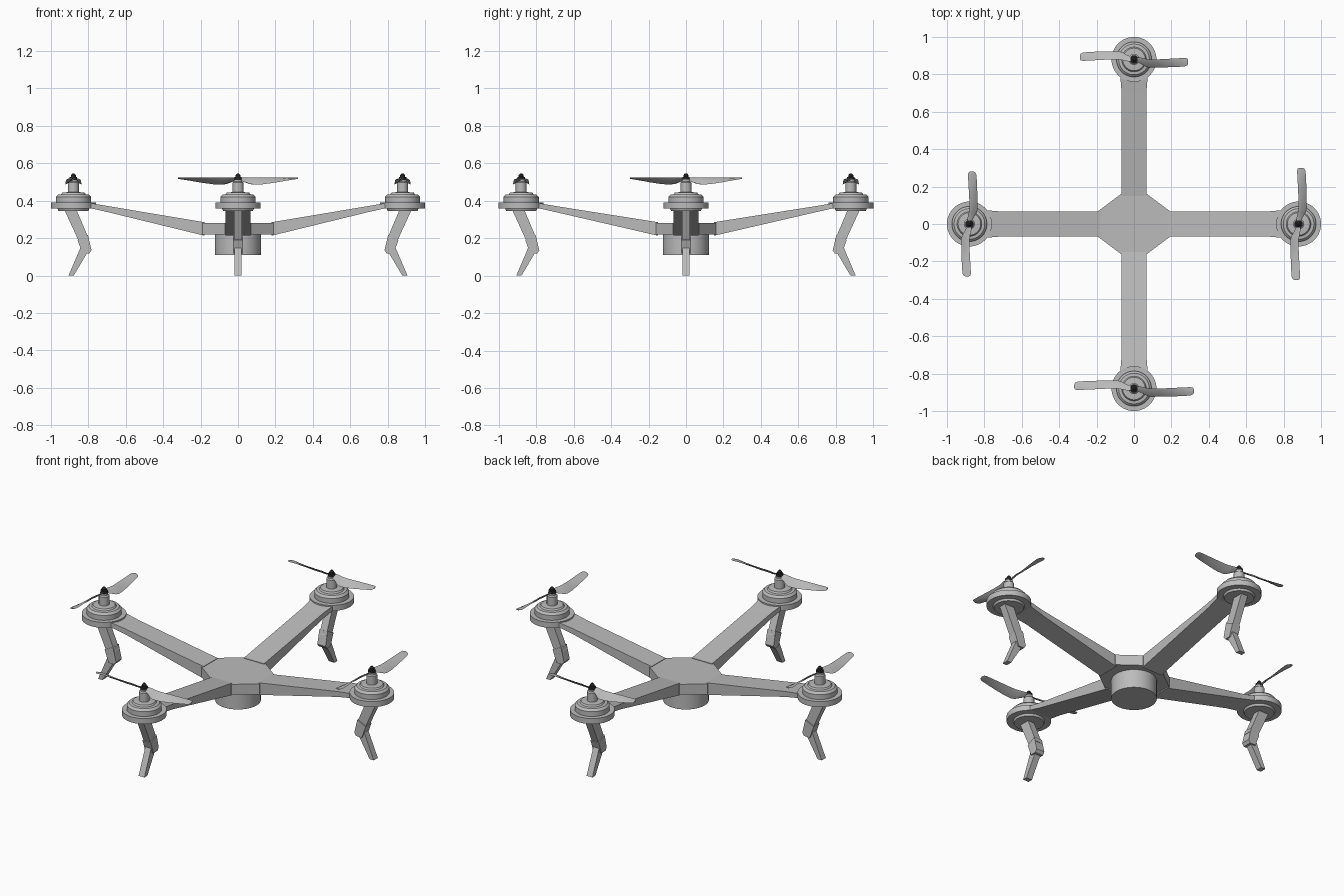
import bpy, bmesh, math
from mathutils import Matrix, Vector

if "Cube" in bpy.data.objects:
    bpy.data.objects.remove(bpy.data.objects["Cube"])

def material(name, c):
    m = bpy.data.materials.new(name)
    m.diffuse_color = (*c, 1)
    m.use_nodes = True
    m.node_tree.nodes["Principled BSDF"].inputs["Base Color"].default_value = m.diffuse_color
    return m

GREY = material("light grey", (0.5, 0.5, 0.5))
BLACK = material("near black", (0.02, 0.02, 0.02))

def finish(bm, name, mat, turn=0.0, smooth=False):
    bmesh.ops.recalc_face_normals(bm, faces=bm.faces[:])
    bm.transform(Matrix.Rotation(turn, 4, 'Z'))
    me = bpy.data.meshes.new(name)
    bm.to_mesh(me)
    bm.free()
    if smooth:
        for p in me.polygons:
            p.use_smooth = True
        me.set_sharp_from_angle(angle=math.radians(32))
    me.materials.append(mat)
    ob = bpy.data.objects.new(name, me)
    bpy.context.collection.objects.link(ob)
    return ob

def loft(bm, rings):
    """Skin a closed solid over rings of equal length."""
    rings = [[bm.verts.new(p) for p in r] for r in rings]
    n = len(rings[0])
    for a, b in zip(rings, rings[1:]):
        for i in range(n):
            j = (i + 1) % n
            bm.faces.new((a[i], a[j], b[j], b[i]))
    bm.faces.new(rings[0][::-1])
    bm.faces.new(rings[-1])

def lathe(name, profile, mat, x=0.0, turn=0.0, n=40):
    bm = bmesh.new()
    ang = [2 * math.pi * i / n for i in range(n)]
    loft(bm, [[(x + r * math.cos(a), r * math.sin(a), z) for a in ang] for r, z in profile])
    finish(bm, name, mat, turn, True)

def slab(name, outline, half, mat, turn):
    """Radial (r, z) outline given thickness across the arm direction."""
    bm = bmesh.new()
    loft(bm, [[(r, y, z) for r, z in outline] for y in (-half, half)])
    finish(bm, name, mat, turn)

def propeller(name, x, radius, turn):
    bm = bmesh.new()
    # span fraction, high edge offset, low edge offset, low edge drop
    sections = [(0.02, -.012, .012, .012), (0.12, -.010, .022, .024), (0.21, -.004, .038, .034),
                (0.28, .000, .044, .036), (0.42, .000, .043, .035), (0.62, -.003, .042, .026),
                (0.82, -.006, .040, .015), (0.94, -.008, .037, .009), (0.985, -.005, .031, .007),
                (1.0, .003, .022, .005)]
    for s in (1, -1):
        rings = []
        for f, a, b, d in sections:
            top, m = 0.523, (a + b) / 2
            pts = [(a, top), (m, top - d * .42 + .003), (b, top - d), (m, top - d * .58 - .003)]
            rings.append([(x + s * o, s * f * radius, z) for o, z in pts])
        loft(bm, rings)
    finish(bm, name, GREY, turn, True)

# central hub plate and camera drum
bm = bmesh.new()
hub = [(.19, .07), (.07, .16), (-.07, .16), (-.19, .07),
       (-.19, -.07), (-.07, -.16), (.07, -.16), (.19, -.07)]
loft(bm, [[(x, y, z) for x, y in hub] for z in (.22, .282)])
finish(bm, "hub", GREY)
lathe("belly_drum", [(.123, .11), (.123, .225)], GREY, n=48)

# four arms, each with motor, propeller and leg: angle, root distance, propeller radius
ARMS = {"front": (-90, .16, .32), "right": (0, .19, .30),
        "back": (90, .16, .29), "left": (180, .19, .28)}
R = 0.88
for side, (deg, root, prop_r) in ARMS.items():
    t = math.radians(deg)
    # tapering arm, slightly wider at the motor
    bm = bmesh.new()
    sect = [(root - .01, .066, .213, .285), (.70, .066, .340, .372), (.80, .074, .362, .389)]
    loft(bm, [[(r, -w, lo), (r, w, lo), (r, w, hi), (r, -w, hi)] for r, w, lo, hi in sect])
    finish(bm, side + "_arm", GREY, t)
    # stepped motor pod, shaft and dark propeller nut
    lathe(side + "_motor", [(.08, .346), (.085, .358), (.12, .358), (.12, .391), (.094, .391),
                            (.094, .420), (.082, .432), (.066, .434), (.060, .443), (.03, .446)],
          GREY, R, t, 48)
    lathe(side + "_shaft", [(.029, .43), (.029, .497), (.022, .503), (.022, .512)], GREY, R, t, 24)
    lathe(side + "_nut", [(.016, .508), (.020, .512), (.020, .526), (.013, .528),
                          (.013, .537), (.005, .546)], BLACK, R, t, 16)
    propeller(side + "_propeller", R, prop_r, t)
    # bent landing leg
    slab(side + "_upper_leg", [(.93, .355), (.865, .355), (.795, .19), (.845, .17)], .022, GREY, t)
    slab(side + "_knee", [(.858, .190), (.803, .217), (.783, .135), (.795, .118), (.832, .118)],
         .027, GREY, t)
    slab(side + "_lower_leg", [(.842, .150), (.798, .135), (.878, 0), (.906, 0)], .019, GREY, t)
